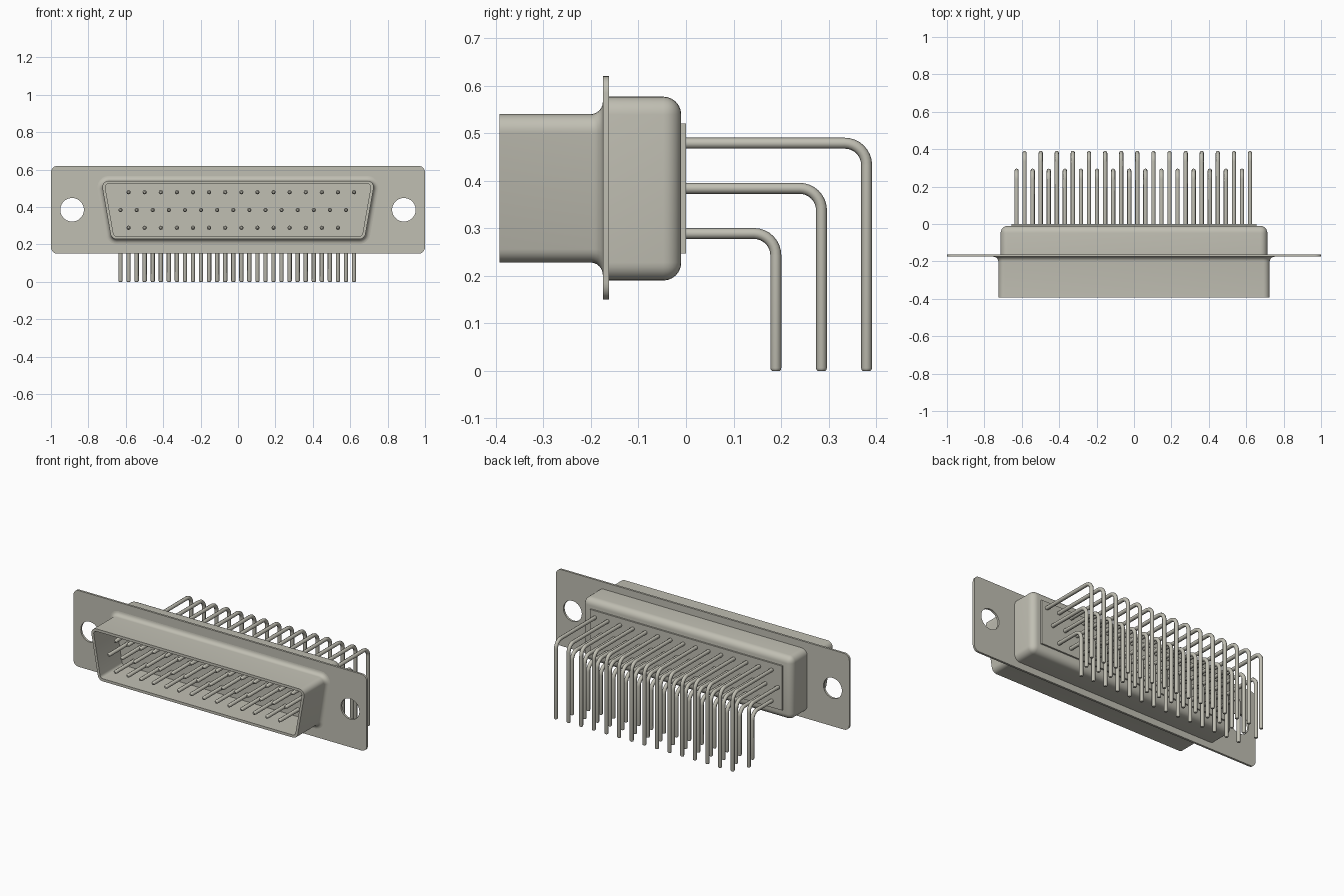
import bpy, bmesh, math
from mathutils import Vector

if "Cube" in bpy.data.objects:
    bpy.data.objects.remove(bpy.data.objects["Cube"], do_unlink=True)

metal = bpy.data.materials.new("warm grey metal")
metal.use_nodes = True
COLOR = (0.53, 0.52, 0.45, 1)
metal.diffuse_color = COLOR
metal.node_tree.nodes["Principled BSDF"].inputs["Base Color"].default_value = COLOR

MID = 0.385  # height of the connector axis


def finish(ob, angle=35):
    ob.data.materials.append(metal)
    bpy.ops.object.select_all(action="DESELECT")
    bpy.context.view_layer.objects.active = ob
    ob.select_set(True)
    if ob.type == "CURVE":
        bpy.ops.object.convert(target="MESH")
        ob = bpy.context.object
    bpy.ops.object.shade_smooth_by_angle(angle=math.radians(angle))
    return ob


def add(name, data):
    ob = bpy.data.objects.new(name, data)
    bpy.context.collection.objects.link(ob)
    return ob


def mesh_object(name, bm):
    bmesh.ops.recalc_face_normals(bm, faces=bm.faces)
    me = bpy.data.meshes.new(name)
    bm.to_mesh(me)
    bm.free()
    return finish(add(name, me))


def rounded(corners, radius, steps=6):
    """Counter-clockwise convex outline with rounded corners."""
    pts = []
    n = len(corners)
    for i in range(n):
        p = Vector(corners[i])
        a = (Vector(corners[i - 1]) - p).normalized()
        b = (Vector(corners[(i + 1) % n]) - p).normalized()
        half = a.angle(b) / 2
        centre = p + (a + b).normalized() * radius / math.sin(half)
        start = p + a * radius / math.tan(half) - centre
        sweep = math.pi - 2 * half
        a0 = math.atan2(start.y, start.x)
        for k in range(steps + 1):
            t = a0 + sweep * k / steps
            pts.append((centre.x + radius * math.cos(t), centre.y + radius * math.sin(t)))
    return pts


def d_outline(offset):
    """Tapered shell outline grown evenly by offset."""
    top, bottom = 0.54 + offset, 0.228 - offset
    tan = math.tan(math.radians(10))
    side = offset / math.cos(math.radians(10))
    def half(z):
        return 0.732 + side - (0.54 - z) * tan
    return rounded([(-half(bottom), bottom), (half(bottom), bottom),
                    (half(top), top), (-half(top), top)], 0.034 + offset)


# Flange plate with two mounting holes
plate = bpy.data.curves.new("flange_plate", "CURVE")
plate.dimensions = "2D"
plate.fill_mode = "BOTH"
plate.extrude = 0.0065
outlines = [rounded([(-1, 0.15), (1, 0.15), (1, 0.62), (-1, 0.62)], 0.035)]
for side in (-1, 1):
    outlines.append([(side * 0.887 + 0.063 * math.cos(t * math.tau / 40),
                      MID + 0.063 * math.sin(t * math.tau / 40)) for t in range(40)])
for outline in outlines:
    spline = plate.splines.new("POLY")
    spline.points.add(len(outline) - 1)
    for point, (x, y) in zip(spline.points, outline):
        point.co = (x, y, 0, 1)
    spline.use_cyclic_u = True
flange = add("flange_plate", plate)
flange.rotation_euler.x = math.pi / 2
flange.location.y = -0.1685
finish(flange)

# Hollow front shell: floor, inner wall, rim, outer wall, flared foot
profile = [(-0.016, -0.178), (-0.016, -0.392), (0, -0.392)]
for k in range(7):
    t = math.pi / 2 * k / 6
    profile.append((0.026 * (1 - math.cos(t)), -0.201 + 0.026 * math.sin(t)))
bm = bmesh.new()
rings = [[bm.verts.new((x, y, z)) for x, z in d_outline(off)] for off, y in profile]
bm.faces.new(rings[0])
for r0, r1 in zip(rings, rings[1:]):
    for i in range(len(r0)):
        j = (i + 1) % len(r0)
        bm.faces.new((r0[i], r0[j], r1[j], r1[i]))
mesh_object("front_shell", bm)


def box(name, half_x, y0, y1, z0, z1, bevel=0):
    bm = bmesh.new()
    bmesh.ops.create_cube(bm, size=1)
    for v in bm.verts:
        v.co = (v.co.x * 2 * half_x, y0 + (v.co.y + 0.5) * (y1 - y0),
                z0 + (v.co.z + 0.5) * (z1 - z0))
    if bevel:
        # Round every edge except those touching the flange
        edges = [e for e in bm.edges if max(v.co.y for v in e.verts) > y1 - 1e-4]
        bmesh.ops.bevel(bm, geom=edges, offset=bevel, segments=6, profile=0.5,
                        affect="EDGES")
    return mesh_object(name, bm)


# Rear housing and the insert that holds the pins
box("rear_housing", 0.713, -0.164, -0.01, 0.19, 0.577, 0.038)
box("rear_insert", 0.655, -0.03, 0.0, 0.247, 0.52)

# Rows of bent pins: name, count, first x, height, tail y
ROWS = [("top_pins", 15, -0.585, 0.479, 0.380),
        ("middle_pins", 15, -0.628, 0.384, 0.285),
        ("bottom_pins", 14, -0.585, 0.289, 0.189)]
BEND = 0.046
for name, count, first, z, tail in ROWS:
    # Path as (y, z, relative radius)
    path = [(-0.365, z, 0.5), (-0.361, z, 0.85), (-0.355, z, 1)]
    for k in range(9):
        t = math.pi / 2 * k / 8
        path.append((tail - BEND + BEND * math.sin(t), z - BEND + BEND * math.cos(t), 1))
    path += [(tail, 0.006, 1), (tail, 0.002, 0.9), (tail, 0, 0.7)]
    cu = bpy.data.curves.new(name, "CURVE")
    cu.dimensions = "3D"
    cu.bevel_depth = 0.0115
    cu.bevel_resolution = 2
    cu.use_fill_caps = True
    for i in range(count):
        spline = cu.splines.new("POLY")
        spline.points.add(len(path) - 1)
        for point, (py, pz, radius) in zip(spline.points, path):
            point.co = (first + i * 0.0861, py, pz, 1)
            point.radius = radius
    finish(add(name, cu), 50)
